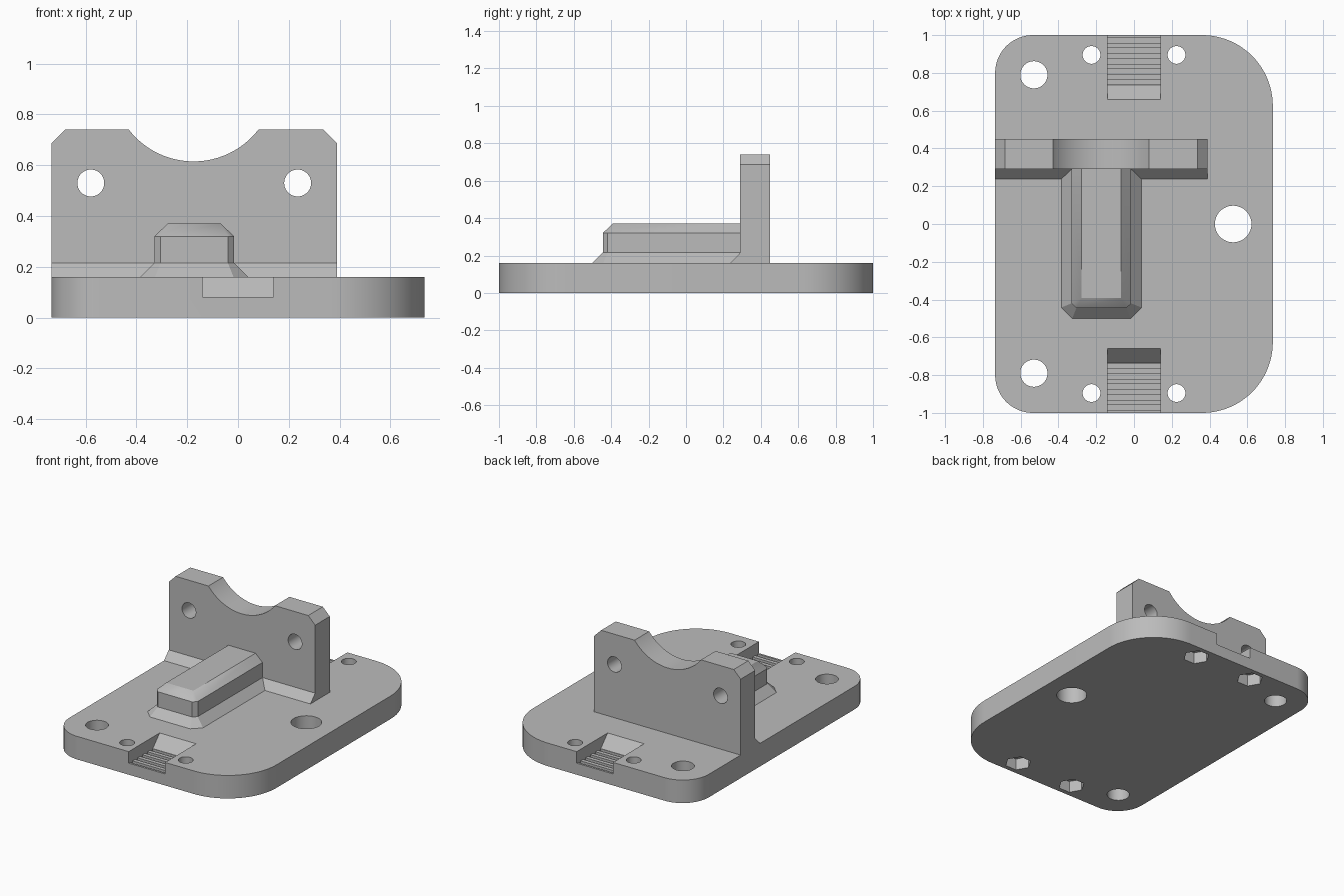
import bpy, bmesh
from math import sin, cos, pi, radians, sqrt
from mathutils import Vector

old = bpy.data.objects.get("Cube")
if old:
    bpy.data.objects.remove(old, do_unlink=True)

grey = bpy.data.materials.new("plain grey")
grey.use_nodes = True
grey.diffuse_color = (0.5, 0.5, 0.5, 1)
grey.node_tree.nodes["Principled BSDF"].inputs["Base Color"].default_value = (0.5, 0.5, 0.5, 1)


def loft(name, rings):
    """Closed solid through rings of equal point count."""
    bm = bmesh.new()
    loops = [[bm.verts.new(p) for p in ring] for ring in rings]
    for a, b in zip(loops, loops[1:]):
        for i in range(len(a)):
            j = (i + 1) % len(a)
            bm.faces.new((a[i], a[j], b[j], b[i]))
    bm.faces.new(loops[0])
    bm.faces.new(loops[-1])
    bmesh.ops.remove_doubles(bm, verts=bm.verts, dist=1e-5)
    bmesh.ops.recalc_face_normals(bm, faces=bm.faces)
    mesh = bpy.data.meshes.new(name)
    bm.to_mesh(mesh)
    bm.free()
    mesh.materials.append(grey)
    ob = bpy.data.objects.new(name, mesh)
    bpy.context.collection.objects.link(ob)
    return ob


def prism(name, outline, axis, lo, hi):
    """Extrude a 2D outline along x, y or z."""
    place = {"x": lambda p, t: (t, p[0], p[1]),
             "y": lambda p, t: (p[0], t, p[1]),
             "z": lambda p, t: (p[0], p[1], t)}[axis]
    return loft(name, [[place(p, t) for p in outline] for t in (lo, hi)])


def circle(x, y, r, n=48):
    return [(x + r * cos(2 * pi * i / n), y + r * sin(2 * pi * i / n)) for i in range(n)]


def cut(target, cutter):
    cutter.hide_render = True
    mod = target.modifiers.new("cut", 'BOOLEAN')
    mod.operation, mod.solver, mod.object = 'DIFFERENCE', 'EXACT', cutter
    bpy.context.view_layer.objects.active = target
    bpy.ops.object.modifier_apply(modifier=mod.name)
    bpy.data.objects.remove(cutter, do_unlink=True)


# Base plate with two small and two large corner radii
W, T = 0.735, 0.16
outline = []
for k, (sx, sy, r) in enumerate([(1, 1, 0.375), (-1, 1, 0.2), (-1, -1, 0.2), (1, -1, 0.375)]):
    for i in range(25):
        a = pi / 2 * (k + i / 24)
        outline.append((sx * (W - r) + r * cos(a), sy * (1 - r) + r * sin(a)))
plate = prism("base_plate", outline, "z", 0, T)

# Plate holes, nut pockets and toothed end slots
cut(plate, prism("hole", circle(0.525, 0, 0.097), "z", -0.1, 0.3))
for s in (-1, 1):
    cut(plate, prism("hole", circle(-0.53, s * 0.79, 0.072), "z", -0.1, 0.3))
    for x in (-0.225, 0.225):
        cut(plate, prism("hole", circle(x, s * 0.895, 0.047), "z", -0.1, 0.3))
        cut(plate, prism("nut_pocket", circle(x, s * 0.895, 0.085, 6), "z", -0.1, 0.08))
    slot = [(0.585, 0.24), (0.735, 0.08)]
    for i in range(5):
        y = 0.738 + 0.055 * i
        slot += [(y, 0.08), (y, 0.055), (y + 0.0275, 0.055), (y + 0.0275, 0.08)]
    slot += [(1.1, 0.08), (1.1, 0.24)]
    cut(plate, prism("slot", [(s * y, z) for y, z in slot], "x", -0.14, 0.14))

# Upright wall with clipped top corners and a round saddle
L, R, H, c = -W, 0.39, 0.74, 0.053
mid, half, sag = -0.175, 0.255, 0.125
rad = (half * half + sag * sag) / (2 * sag)
face = [(L, T), (R, T), (R, H - c), (R - c, H)]
for i in range(33):
    x = half * cos(pi * i / 32)
    face.append((mid + x, H - sag + rad - sqrt(rad * rad - x * x)))
face += [(L + c, H), (L, H - c)]
wall = prism("upright_wall", face, "y", 0.29, 0.45)
for x in (-0.58, 0.235):
    cut(wall, prism("hole", circle(x, 0.53, 0.053), "y", 0.1, 0.6))

# Sloped foot along the front of the wall
foot = prism("wall_foot", [(0.238, T), (0.29, T), (0.29, 0.215)], "x", L, R)


# Centre rib: flared base, straight body, chamfered top
def rib_ring(z, grow, clip):
    x0, x1, y0, y1 = -0.33 - grow, -0.015 + grow, -0.445 - grow, 0.29
    return [(x0, y1, z), (x0, y0 + clip, z), (x0 + clip, y0, z),
            (x1 - clip, y0, z), (x1, y0 + clip, z), (x1, y1, z)]


rib = loft("centre_rib", [rib_ring(T, 0.055, 0.058), rib_ring(0.215, 0, 0.025),
                          rib_ring(0.32, 0, 0.025), rib_ring(0.37, -0.053, 0)])

# Smooth the curved walls, keep the edges sharp
bpy.ops.object.select_all(action='DESELECT')
for ob in (plate, wall, foot, rib):
    ob.select_set(True)
bpy.context.view_layer.objects.active = plate
bpy.ops.object.shade_smooth_by_angle(angle=radians(30))
